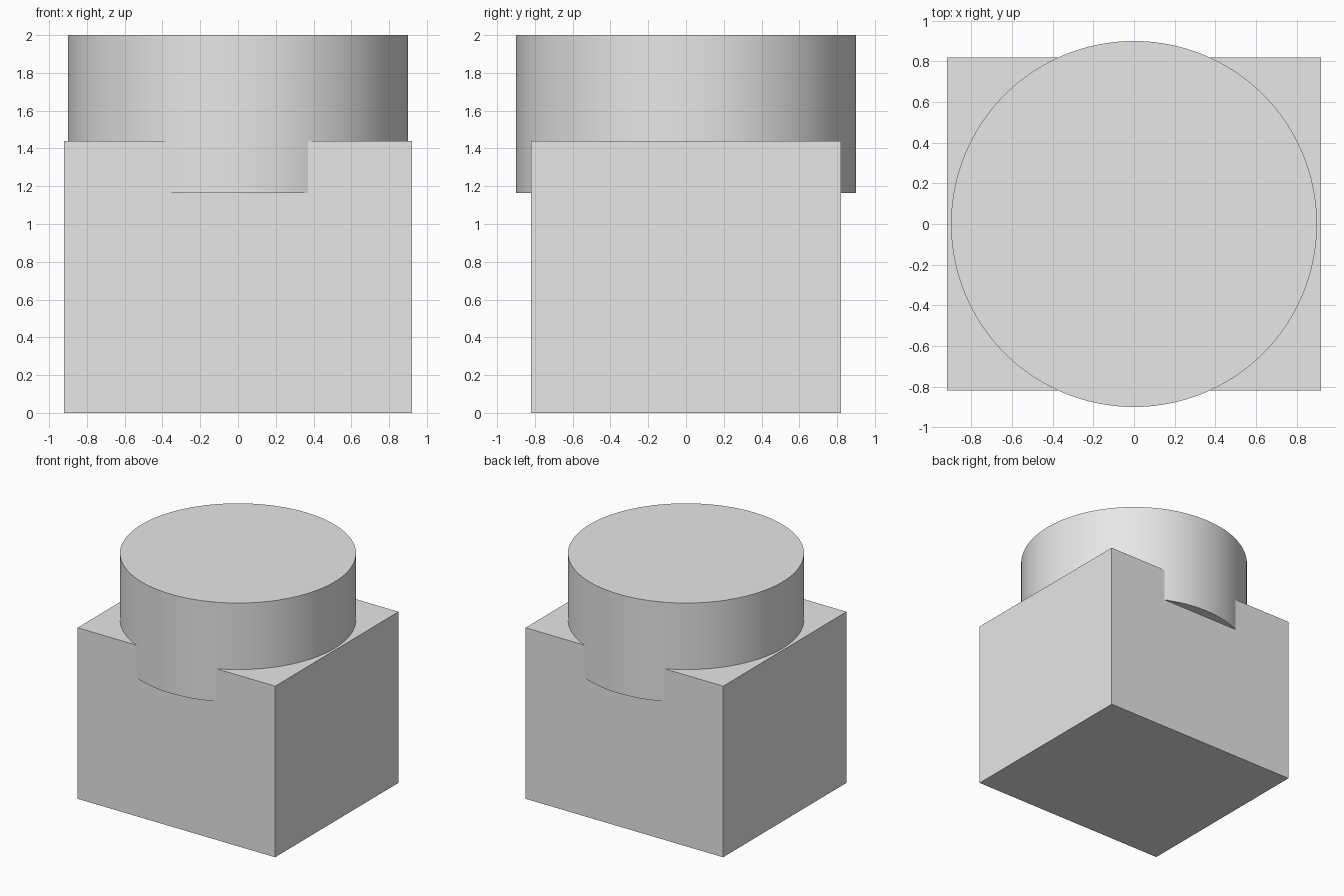
import bpy

cube = bpy.data.objects.get("Cube")
if cube:
    bpy.data.objects.remove(cube, do_unlink=True)

# Single plain grey
grey = bpy.data.materials.new("light_grey")
grey.use_nodes = True
colour = (0.8, 0.8, 0.8, 1.0)
grey.diffuse_color = colour
grey.node_tree.nodes["Principled BSDF"].inputs["Base Color"].default_value = colour


def finish(name):
    obj = bpy.context.object
    obj.name = name
    obj.data.materials.append(grey)
    return obj


# Rectangular base block
block_height = 1.44
bpy.ops.mesh.primitive_cube_add(size=1, location=(0, 0, block_height / 2))
block = finish("base_block")
block.scale = (1.84, 1.64, block_height)
bpy.ops.object.transform_apply(location=False, rotation=False, scale=True)

# Round cap, sunk into the block and overhanging it front and back
bottom, top = 1.165, 2.0
bpy.ops.mesh.primitive_cylinder_add(
    vertices=128, radius=0.9, depth=top - bottom,
    location=(0, 0, (bottom + top) / 2))
finish("round_cap")
bpy.ops.object.shade_smooth_by_angle()
